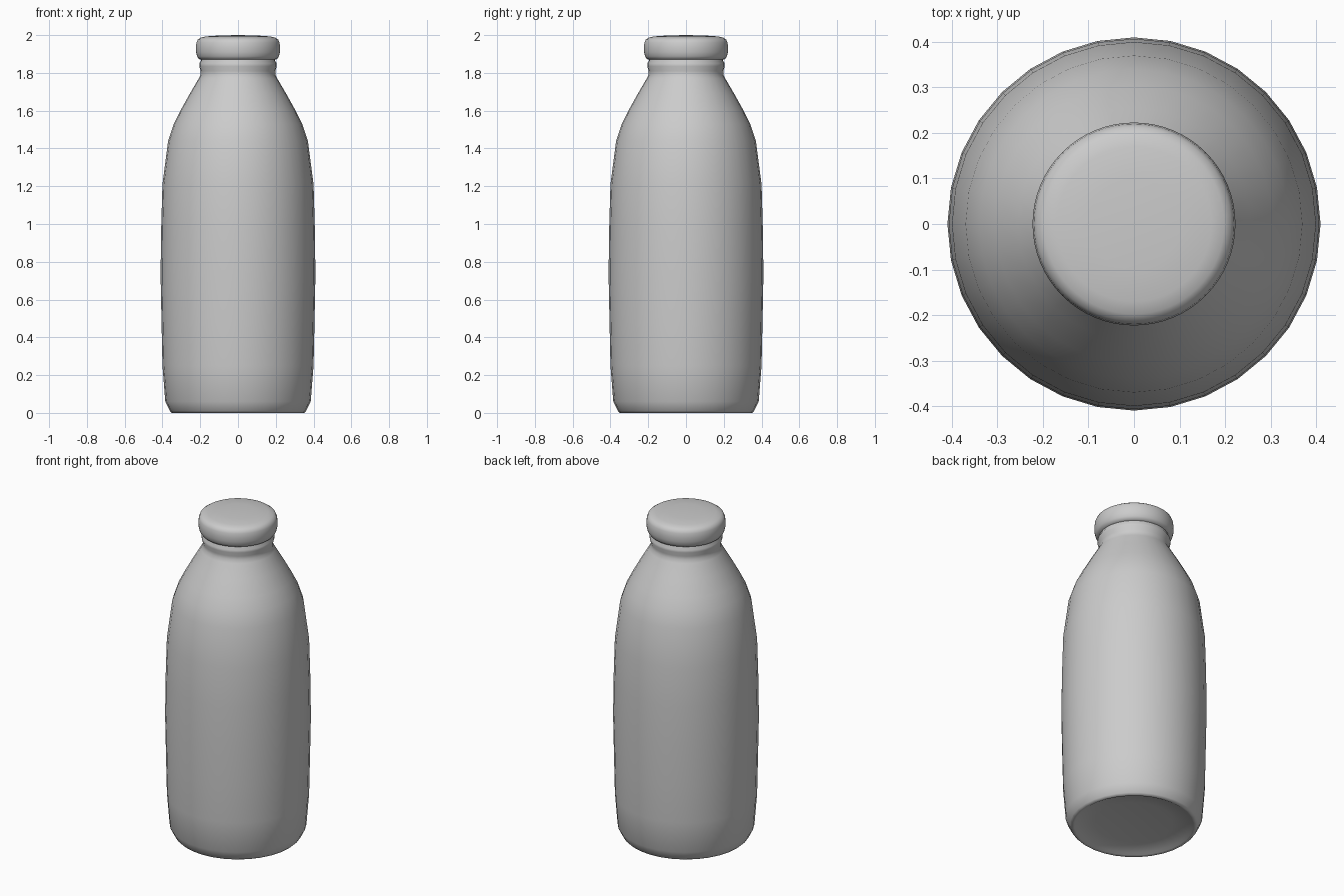
import bpy, bmesh, math

if "Cube" in bpy.data.objects:
    bpy.data.objects.remove(bpy.data.objects["Cube"])


def lathe(name, profile, segments):
    """Spin an (r, z) profile round the z axis; r = 0 makes a pole."""
    bm = bmesh.new()
    rings = []
    for r, z in profile:
        if r == 0:
            rings.append([bm.verts.new((0, 0, z))] * segments)
        else:
            rings.append([bm.verts.new((r * math.cos(2 * math.pi * i / segments),
                                        r * math.sin(2 * math.pi * i / segments), z))
                          for i in range(segments)])
    for low, high in zip(rings, rings[1:]):
        for i in range(segments):
            j = (i + 1) % segments
            corners = [low[i], low[j], high[j], high[i]]
            bm.faces.new(list(dict.fromkeys(corners)))
    bmesh.ops.recalc_face_normals(bm, faces=bm.faces)
    mesh = bpy.data.meshes.new(name)
    bm.to_mesh(mesh)
    bm.free()
    obj = bpy.data.objects.new(name, mesh)
    bpy.context.collection.objects.link(obj)
    mesh.shade_smooth()
    return obj


# Bottle: slightly hollow base, swelling body, sloping shoulder, neck bead and lip
lathe("bottle", [
    (0, 0.03), (0.22, 0.025), (0.32, 0.012), (0.335, 0.003), (0.35, 0.0),
    (0.36, 0.01), (0.385, 0.06), (0.40, 0.25), (0.405, 0.48), (0.41, 0.73),
    (0.407, 0.97), (0.40, 1.21), (0.37, 1.44), (0.34, 1.53), (0.305, 1.60),
    (0.255, 1.69), (0.208, 1.77), (0.198, 1.79), (0.198, 1.81), (0.205, 1.835),
    (0.205, 1.85), (0.197, 1.862), (0.197, 1.90), (0, 1.90)], 32)

# Cap: rounded rim with a gently domed top
lathe("cap", [
    (0, 1.868), (0.19, 1.868), (0.207, 1.873), (0.217, 1.888), (0.222, 1.91),
    (0.223, 1.935), (0.22, 1.96), (0.213, 1.976), (0.198, 1.986),
    (0.17, 1.993), (0.10, 1.998), (0, 2.0)], 64)
